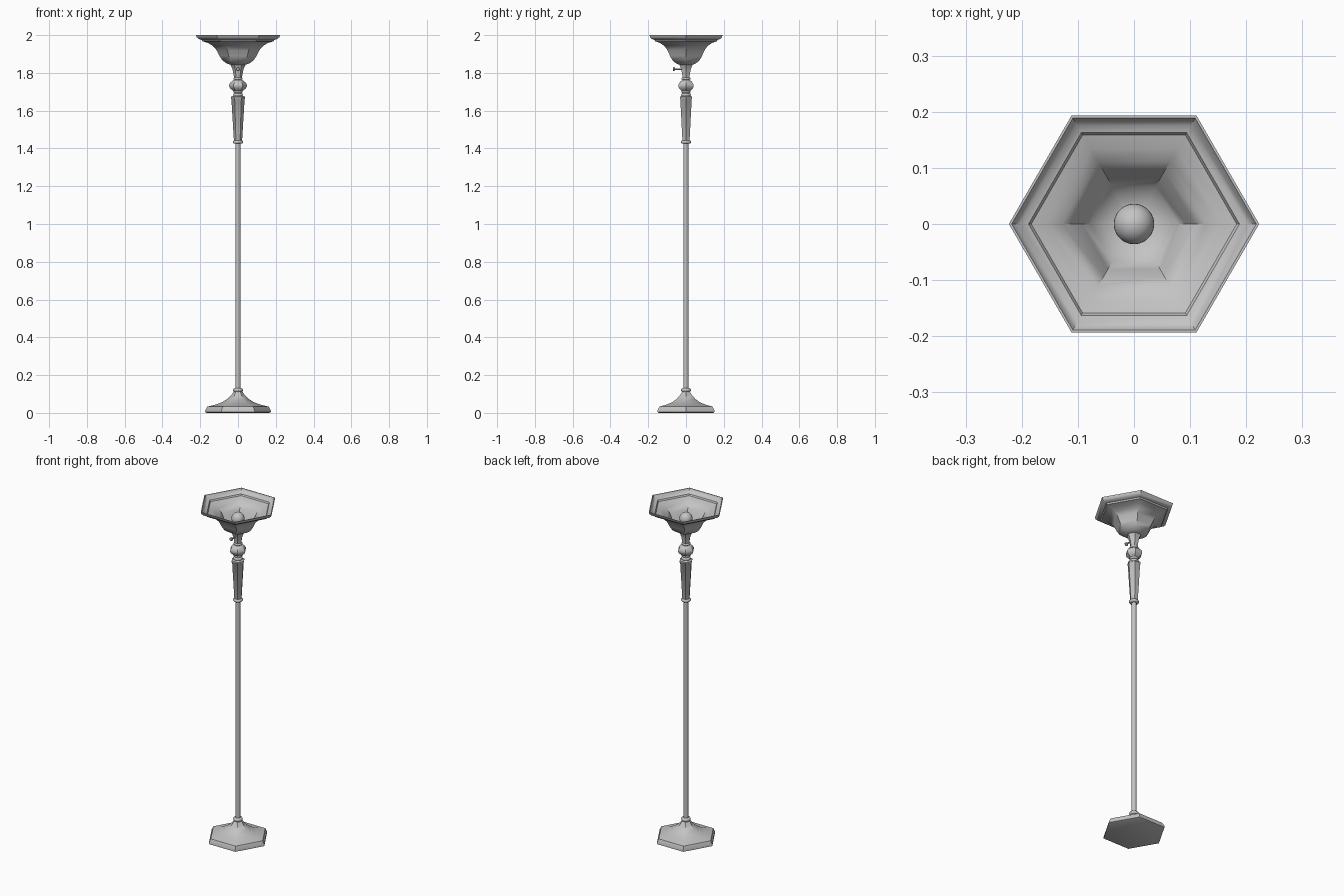
import bpy
import bmesh
import math
from mathutils import Matrix, Vector

cube = bpy.data.objects.get("Cube")
if cube:
    bpy.data.objects.remove(cube, do_unlink=True)

grey = bpy.data.materials.new("Satin grey metal")
grey.use_nodes = True
colour = (0.55, 0.55, 0.55, 1)
grey.diffuse_color = colour
grey.node_tree.nodes["Principled BSDF"].inputs["Base Color"].default_value = colour


def finish(name, bm, angle=40):
    bmesh.ops.recalc_face_normals(bm, faces=bm.faces)
    mesh = bpy.data.meshes.new(name)
    bm.to_mesh(mesh)
    bm.free()
    mesh.materials.append(grey)
    obj = bpy.data.objects.new(name, mesh)
    bpy.context.collection.objects.link(obj)
    bpy.ops.object.select_all(action="DESELECT")
    obj.select_set(True)
    bpy.context.view_layer.objects.active = obj
    bpy.ops.object.shade_smooth_by_angle(angle=math.radians(angle))
    return obj


def lathe(name, profile, sides, matrix=None):
    """Sweep (radius, height) points round z and cap both ends."""
    bm = bmesh.new()
    rings = []
    for r, z in profile:
        turns = [math.tau * i / sides for i in range(sides)]
        rings.append([bm.verts.new((r * math.cos(a), r * math.sin(a), z)) for a in turns])
    for low, high in zip(rings, rings[1:]):
        for i in range(sides):
            j = (i + 1) % sides
            bm.faces.new((low[i], low[j], high[j], high[i]))
    bm.faces.new(rings[0][::-1])
    bm.faces.new(rings[-1])
    if matrix:
        bm.transform(matrix)
    return finish(name, bm)


def bead(radius, z, height, steps=6):
    """Rounded ring profile standing proud of the pole."""
    core = radius * 0.7
    return [(core + (radius - core) * math.sin(math.pi * i / steps),
             z - height / 2 * math.cos(math.pi * i / steps)) for i in range(steps + 1)]


# Hexagonal foot with a concave flare
lathe("base", [(0.165, 0), (0.174, 0.004), (0.174, 0.012), (0.163, 0.033),
               (0.155, 0.035), (0.118, 0.044), (0.085, 0.056), (0.058, 0.073),
               (0.037, 0.093), (0.022, 0.114)], 6)

# Round pole and its rings
lathe("pole", [(0.0135, 0.1), (0.0135, 1.44)], 20)
lathe("base_collar", bead(0.026, 0.121, 0.02), 24)
lathe("upper_collar", bead(0.027, 1.434, 0.018), 24)

# Tapered hexagonal grip
lathe("tapered_grip", [(0.019, 1.438), (0.022, 1.446), (0.035, 1.662),
                       (0.038, 1.665), (0.038, 1.673), (0.026, 1.678)], 6)
lathe("grip_collar", bead(0.026, 1.683, 0.018), 24)
lathe("turned_stem", [(0.018, 1.675), (0.018, 1.79)], 20)
lathe("lower_ring", bead(0.025, 1.7, 0.014), 24)
lathe("hexagonal_knop", [(0.024, 1.703), (0.032, 1.71), (0.042, 1.719), (0.047, 1.729),
                         (0.047, 1.737), (0.042, 1.747), (0.032, 1.756), (0.022, 1.763)], 6)
lathe("upper_ring", bead(0.024, 1.77, 0.014), 24)

# Hexagonal socket below the shade
lathe("socket", [(0.021, 1.776), (0.023, 1.79), (0.028, 1.815), (0.034, 1.832),
                 (0.038, 1.838), (0.04, 1.848)], 6)

# Hollow hexagonal shade
outside = [(0.04, 1.843), (0.062, 1.851), (0.083, 1.867), (0.098, 1.89),
           (0.113, 1.92), (0.133, 1.943), (0.16, 1.959), (0.188, 1.967),
           (0.193, 1.975), (0.208, 1.979), (0.219, 1.989), (0.223, 2.0)]
inside = [(r - 0.005, z + 0.004) for r, z in outside[:-1]] + [(0.218, 2.0)]
lathe("shade", outside + inside[::-1], 6)

# Light bulb and its neck
bm = bmesh.new()
bmesh.ops.create_uvsphere(bm, u_segments=28, v_segments=16, radius=0.036,
                          matrix=Matrix.Translation((0, 0, 1.92)))
finish("bulb", bm)
lathe("bulb_neck", [(0.015, 1.845), (0.015, 1.875), (0.023, 1.895)], 20)

# Switch key on the front of the socket
forward = Matrix.Translation(Vector((0, 0, 1.82))) @ Matrix.Rotation(math.pi / 2, 4, "X")
lathe("switch_rod", [(0.004, 0.015), (0.004, 0.064)], 12, forward)
lathe("switch_knob", [(0.006, 0.058), (0.01, 0.061), (0.01, 0.067), (0.007, 0.07)], 16, forward)
